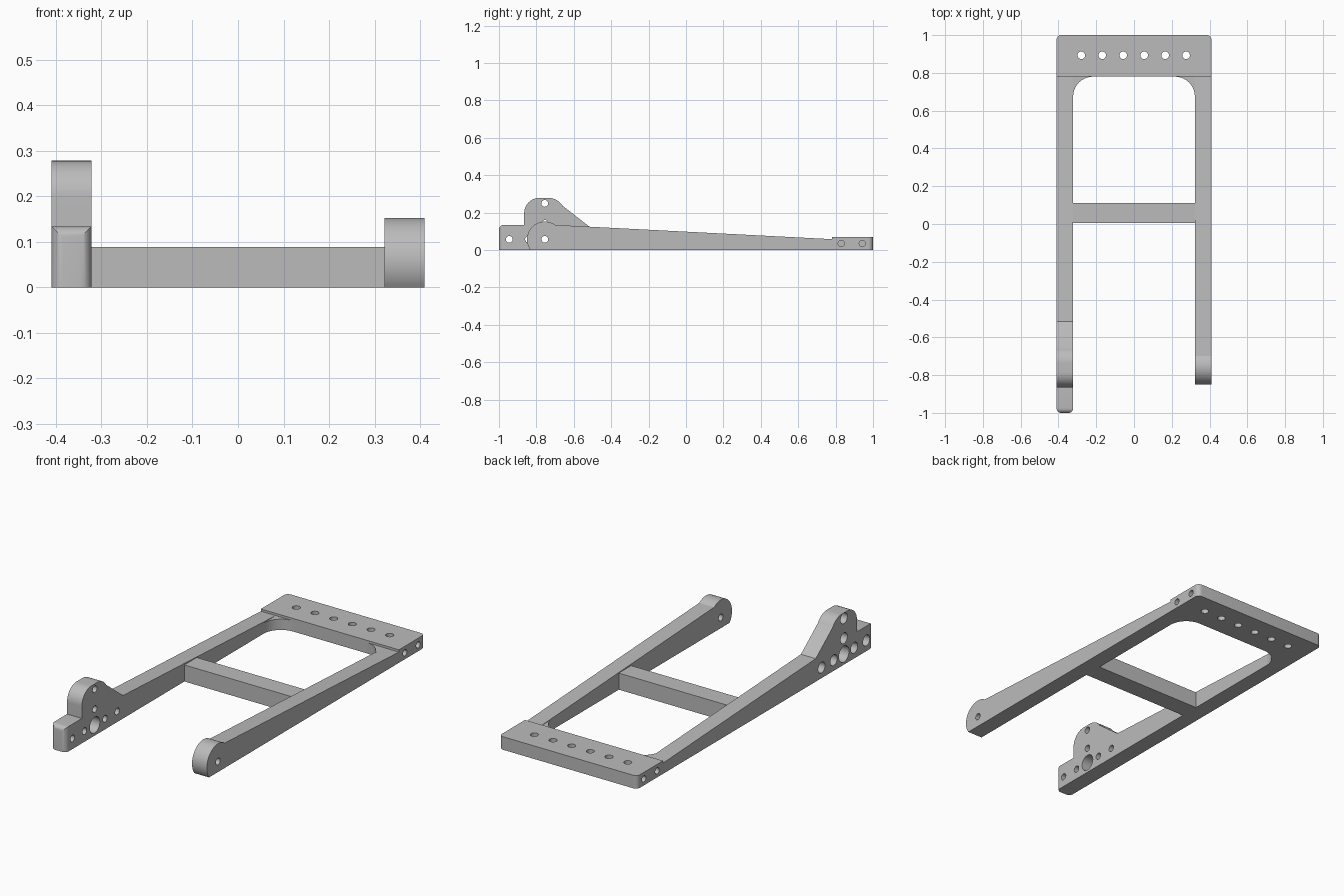
import bpy, bmesh
from math import cos, sin, radians, sqrt, atan2, degrees
from mathutils import Matrix

if "Cube" in bpy.data.objects:
    bpy.data.objects.remove(bpy.data.objects["Cube"], do_unlink=True)

grey = bpy.data.materials.new("plain grey")
grey.use_nodes = True
GREY = (0.5, 0.5, 0.5, 1)
grey.diffuse_color = GREY
grey.node_tree.nodes["Principled BSDF"].inputs["Base Color"].default_value = GREY

OUT, INN = 0.41, 0.322          # outer and inner faces of the arms
STEP = 0.78                     # front edge of the rear plate
PIVOT = (-0.755, 0.057)         # pivot axis in y, z


def arc(cx, cy, r, a0, a1, n=16):
    angles = [radians(a0 + (a1 - a0) * i / n) for i in range(n + 1)]
    return [(cx + r * cos(a), cy + r * sin(a)) for a in angles]


def slope(y):
    """Top height of the tapering arms."""
    return 0.133 - 0.0507 * (y + 0.7)


def prism(name, pts, axis, lo, hi, round_edges=None, radius=0.025):
    """Extrude a y-z profile along x, or an x-y profile along z."""
    place = (lambda p, t: (t, *p)) if axis == "x" else (lambda p, t: (*p, t))
    bm = bmesh.new()
    face = bm.faces.new([bm.verts.new(place(p, lo)) for p in pts])
    top = bmesh.ops.extrude_face_region(bm, geom=[face])["geom"]
    shift = place((0, 0), hi - lo)
    bmesh.ops.translate(bm, vec=shift, verts=[v for v in top if isinstance(v, bmesh.types.BMVert)])
    bmesh.ops.recalc_face_normals(bm, faces=bm.faces)
    if round_edges:
        edges = [e for e in bm.edges if round_edges(*[v.co for v in e.verts])]
        bmesh.ops.bevel(bm, geom=edges, offset=radius, segments=6, profile=0.5, affect="EDGES")
    mesh = bpy.data.meshes.new(name)
    bm.to_mesh(mesh)
    bm.free()
    mesh.materials.append(grey)
    ob = bpy.data.objects.new(name, mesh)
    bpy.context.collection.objects.link(ob)
    return ob


def drill(ob, axis, holes):
    """Cut round holes given as (u, v, radius, lo, hi)."""
    for u, v, r, lo, hi in holes:
        cutter = prism("drill_cutter", arc(u, v, r, 0, 345, 23), axis, lo, hi)
        cutter.hide_render = True
        mod = ob.modifiers.new("hole", "BOOLEAN")
        mod.operation, mod.solver, mod.object = "DIFFERENCE", "EXACT", cutter
        bpy.context.view_layer.objects.active = ob
        bpy.ops.object.modifier_apply(modifier=mod.name)
        bpy.data.objects.remove(cutter, do_unlink=True)


# Tall arm with raised mounting boss and rounded nose
tall = [(-1, 0), (-1, 0.134), (-0.865, 0.134)]
tall += arc(-0.785, 0.198, 0.08, 180, 90) + arc(-0.735, 0.188, 0.09, 90, 32)
tall += [(-0.515, slope(-0.515)), (STEP, slope(STEP)), (STEP, 0)]
tall_arm = prism("tall_arm", tall, "x", -OUT, -INN,
                 lambda a, b: a.y < -0.99 and b.y < -0.99 and a.z + b.z > 0.1)

# Cross pattern of screw holes, counterbored on the outside, around the pivot bore
py, pz = PIVOT
spots = [(py + d, pz) for d in (-0.19, -0.087, 0.087, 0.19)] + [(py, pz + d) for d in (0.085, 0.192)]
drill(tall_arm, "x", [(py, pz, 0.043, -0.5, -0.2)])
for y, z in spots:
    drill(tall_arm, "x", [(y, z, 0.018, -0.5, -0.2), (y, z, 0.029, -0.5, -OUT + 0.04)])

# Low arm with round pivot end
R = 0.095
y0 = py - sqrt(R * R - pz * pz)
start = degrees(atan2(-pz, y0 - py)) + 360
low = arc(py, pz, R, start, 54, 28) + [(STEP, slope(STEP)), (STEP, 0)]
low_arm = prism("low_arm", low, "x", INN, OUT)
drill(low_arm, "x", [(py, pz, 0.018, 0.2, 0.5)])

# Cross bar between the arms
prism("cross_bar", [(0.005, 0), (0.11, 0), (0.11, 0.089), (0.005, 0.089)], "x", -INN, INN)

# Rear plate with rounded corners, a row of holes and blind holes in both ends
plate = prism("rear_plate", [(-OUT, STEP), (OUT, STEP), (OUT, 1), (-OUT, 1)], "z", 0, 0.07,
              lambda a, b: a.y > 0.99 and b.y > 0.99 and abs(a.z - b.z) > 0.01)
drill(plate, "z", [(-0.279 + 0.111 * i, 0.893, 0.02, -0.1, 0.2) for i in range(6)])
for lo, hi in ((-0.5, -INN), (INN, 0.5)):
    drill(plate, "x", [(y, 0.035, 0.017, lo, hi) for y in (0.83, 0.943)])

# Curved corner webs where the arms meet the plate
for side, name in ((-1, "corner_web_tall_side"), (1, "corner_web_low_side")):
    c = 0.105
    web = [(INN, STEP)] + arc(INN - c, STEP - c, c, 0, 90)
    prism(name, [(side * x, y) for x, y in web], "z", 0, slope(STEP))

# Smooth curved surfaces, keep sharp edges
bpy.ops.object.select_all(action="DESELECT")
for ob in bpy.context.collection.objects:
    if ob.type == "MESH" and ob.data.materials and ob.data.materials[0] == grey:
        ob.select_set(True)
        bpy.context.view_layer.objects.active = ob
bpy.ops.object.shade_smooth_by_angle(angle=radians(30))
